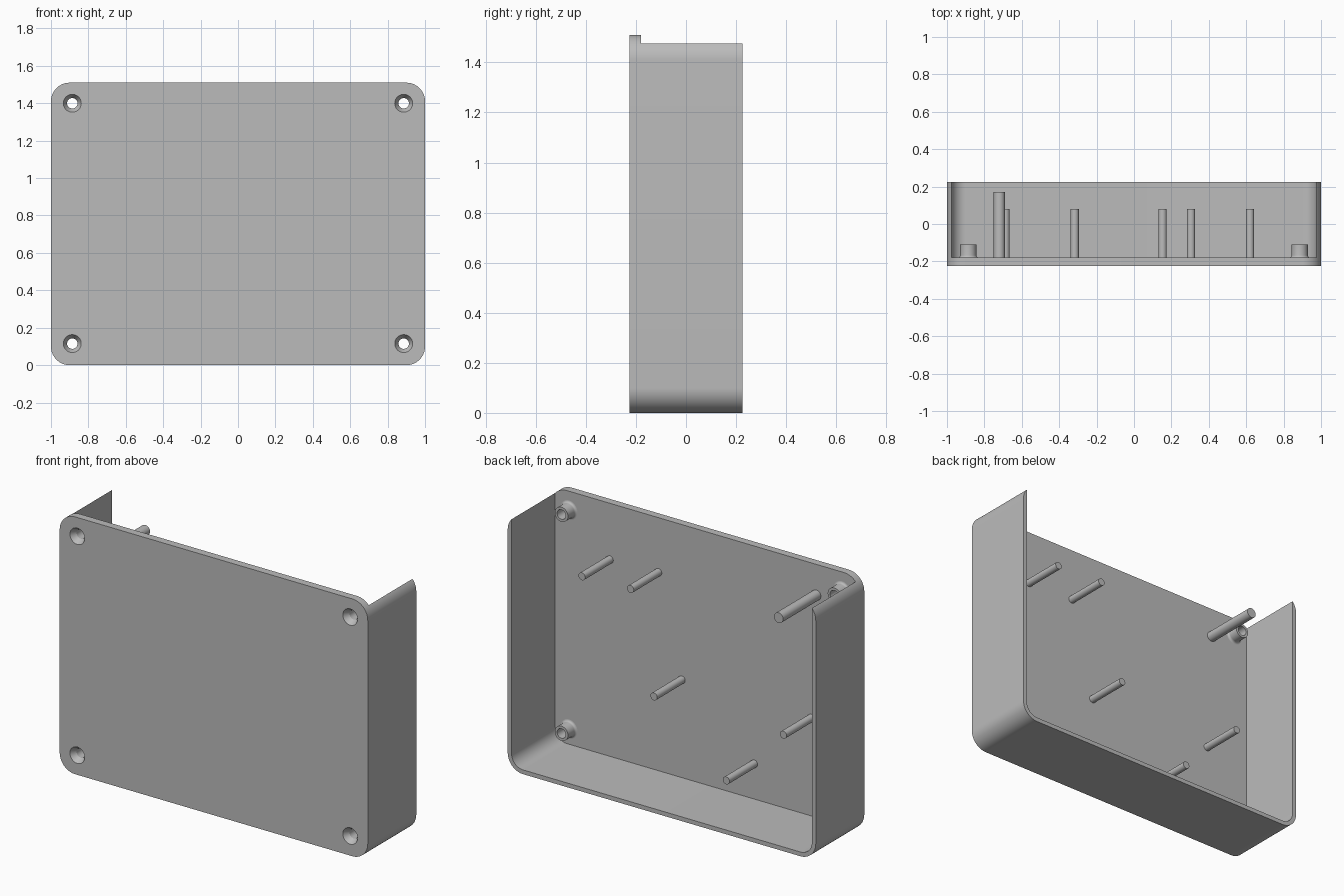
import bpy, bmesh
from math import pi, sin, cos, radians
from mathutils import Matrix

cube = bpy.data.objects.get("Cube")
if cube:
    bpy.data.objects.remove(cube, do_unlink=True)

HEIGHT, FRONT, BACK, FLOOR = 1.51, -0.225, 0.225, -0.18

grey = bpy.data.materials.new("grey plastic")
grey.use_nodes = True
grey.diffuse_color = (0.5, 0.5, 0.5, 1)
grey.node_tree.nodes["Principled BSDF"].inputs["Base Color"].default_value = (0.5, 0.5, 0.5, 1)


def finish(name, bm):
    bmesh.ops.recalc_face_normals(bm, faces=bm.faces)
    mesh = bpy.data.meshes.new(name)
    bm.to_mesh(mesh)
    bm.free()
    mesh.materials.append(grey)
    obj = bpy.data.objects.new(name, mesh)
    bpy.context.collection.objects.link(obj)
    return obj


def smooth(obj):
    bpy.ops.object.select_all(action='DESELECT')
    obj.select_set(True)
    bpy.context.view_layer.objects.active = obj
    bpy.ops.object.shade_smooth_by_angle(angle=radians(30))


def rounded_slab(name, half, z0, z1, y0, y1, r_bottom, r_top, steps=16):
    """Rounded rectangle in x and z, extruded along y."""
    corners = [(1, 1, r_top), (-1, 1, r_top), (-1, -1, r_bottom), (1, -1, r_bottom)]
    bm = bmesh.new()
    ring = []
    for i, (sx, sz, r) in enumerate(corners):
        cx, cz = sx * (half - r), (z1 - r if sz > 0 else z0 + r)
        for k in range(steps + 1 if r else 1):
            a = (i + k / steps) * pi / 2
            ring.append(bm.verts.new((cx + r * cos(a), y0, cz + r * sin(a))))
    face = bm.faces.new(ring)
    out = bmesh.ops.extrude_face_region(bm, geom=[face])
    verts = [v for v in out["geom"] if isinstance(v, bmesh.types.BMVert)]
    bmesh.ops.translate(bm, verts=verts, vec=(0, y1 - y0, 0))
    return finish(name, bm)


def turned(name, x, z, profile, closed=False, sides=32):
    """Spin a (radius, y) profile about a y axis through x, z."""
    bm = bmesh.new()
    rings = [[bm.verts.new((x + r * cos(2 * pi * k / sides), y, z + r * sin(2 * pi * k / sides)))
              for k in range(sides)] for r, y in profile]
    pairs = list(zip(rings, rings[1:]))
    if closed:
        pairs.append((rings[-1], rings[0]))
    else:
        bm.faces.new(rings[0])
        bm.faces.new(rings[-1])
    for a, b in pairs:
        for k in range(sides):
            n = (k + 1) % sides
            bm.faces.new((a[k], a[n], b[n], b[k]))
    return finish(name, bm)


def cut(obj, cutter):
    mod = obj.modifiers.new("cut", 'BOOLEAN')
    mod.operation = 'DIFFERENCE'
    mod.solver = 'EXACT'
    mod.object = cutter
    bpy.context.view_layer.objects.active = obj
    bpy.ops.object.modifier_apply(modifier=mod.name)
    bpy.data.objects.remove(cutter, do_unlink=True)


# Shell: rounded block hollowed from the back and open at the top
shell = rounded_slab("enclosure_shell", 1, 0, HEIGHT, FRONT, BACK, 0.1, 0.1)
cut(shell, rounded_slab("cavity_cutter", 0.975, 0.025, 2, FLOOR, 0.4, 0.075, 0))

# Countersunk screw holes, each with a flared boss inside
HOLE = 0.028
for sx, side in ((1, "left"), (-1, "right")):
    for z, level in ((0.115, "lower"), (1.4, "upper")):
        x = sx * 0.886
        cut(shell, turned("hole_cutter", x, z, [
            (0.054, FRONT - 0.01), (0.048, FRONT), (HOLE, FRONT + 0.034), (HOLE, FLOOR + 0.02)]))
        flare = [(0.056 - 0.013 * sin(a), FLOOR + 0.013 * (1 - cos(a)))
                 for a in (radians(d) for d in range(0, 91, 15))]
        boss = turned(f"{level}_{side}_screw_boss", x, z,
                      flare + [(0.043, -0.11), (HOLE, -0.11), (HOLE, FLOOR)], closed=True)
        smooth(boss)
smooth(shell)

# Slender board support pins
pins = [(0.62, 1.18), (0.305, 1.19), (0.153, 0.6), (-0.317, 0.233), (-0.687, 0.6)]
for i, (x, z) in enumerate(pins, 1):
    smooth(turned(f"support_pin_{i}", x, z, [(0.022, FLOOR - 0.01), (0.022, 0.08)]))

# Taller, thicker post
smooth(turned("tall_post", -0.72, 1.33, [(0.03, FLOOR - 0.01), (0.03, 0.17)]))
